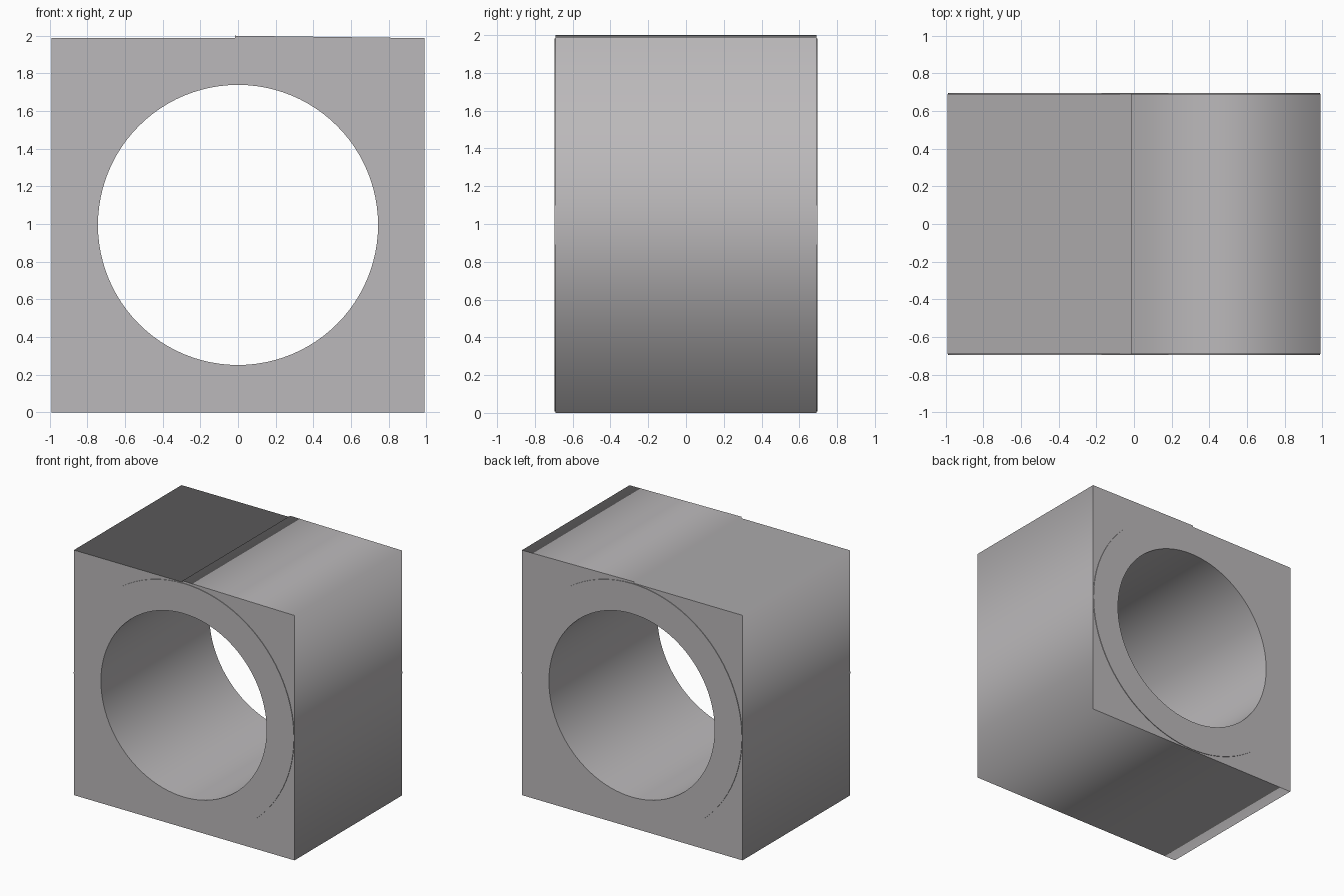
import bpy, bmesh, math

if "Cube" in bpy.data.objects:
    bpy.data.objects.remove(bpy.data.objects["Cube"])

CZ = 0.995          # height of the bore axis
N = 96              # segments around the bore

grey = bpy.data.materials.new("warm_grey")
grey.diffuse_color = (0.50, 0.485, 0.495, 1)
grey.use_nodes = True
grey.node_tree.nodes["Principled BSDF"].inputs["Base Color"].default_value = grey.diffuse_color


def finish(bm, name):
    bmesh.ops.recalc_face_normals(bm, faces=bm.faces)
    me = bpy.data.meshes.new(name)
    bm.to_mesh(me)
    bm.free()
    me.materials.append(grey)
    ob = bpy.data.objects.new(name, me)
    bpy.context.collection.objects.link(ob)
    return ob


def loop(bm, pts, y):
    vs = [bm.verts.new((x, y, z)) for x, z in pts]
    es = [bm.edges.new((vs[i], vs[(i + 1) % len(vs)])) for i in range(len(vs))]
    return vs, es


def circle(r):
    return [(r * math.cos(2 * math.pi * i / N), CZ + r * math.sin(2 * math.pi * i / N))
            for i in range(N)]


def join(bm, a, b):
    n = len(a)
    return [bm.faces.new((a[i], a[(i + 1) % n], b[(i + 1) % n], b[i])) for i in range(n)]


# Square housing: bored block, right half of the top slightly raised with a small step
profile = [(-0.99, 0), (0.99, 0), (0.99, 1.987), (-0.015, 2.0), (-0.015, 1.988), (-0.99, 1.988)]
bm = bmesh.new()
outer, inner = [], []
for y in (-0.69, 0.69):
    vo, eo = loop(bm, profile, y)
    vi, ei = loop(bm, circle(0.80), y)
    bmesh.ops.triangle_fill(bm, use_beauty=True, edges=eo + ei)
    outer.append(vo)
    inner.append(vi)
join(bm, *outer)
join(bm, *inner)
# everything sharp except the upper right corner, which is shaded as a soft bend
for f in bm.faces:
    f.smooth = True
for e in bm.edges:
    soft = all(v.co.x > 0.98 and v.co.z > 1.9 for v in e.verts)
    flat = len(e.link_faces) == 2 and e.calc_face_angle(0) < 0.1
    e.smooth = soft or flat
finish(bm, "square_housing")

# Sleeve: round liner standing a hair proud of the housing at both ends
bm = bmesh.new()
o1, _ = loop(bm, circle(0.988), -0.695)
o2, _ = loop(bm, circle(0.988), 0.695)
i1, _ = loop(bm, circle(0.744), -0.695)
i2, _ = loop(bm, circle(0.744), 0.695)
walls = join(bm, o1, o2) + join(bm, i1, i2)
join(bm, o1, i1)
join(bm, o2, i2)
for f in walls:
    f.smooth = True
for e in bm.edges:
    e.smooth = e.calc_face_angle(0) < 0.6
finish(bm, "bore_sleeve")
